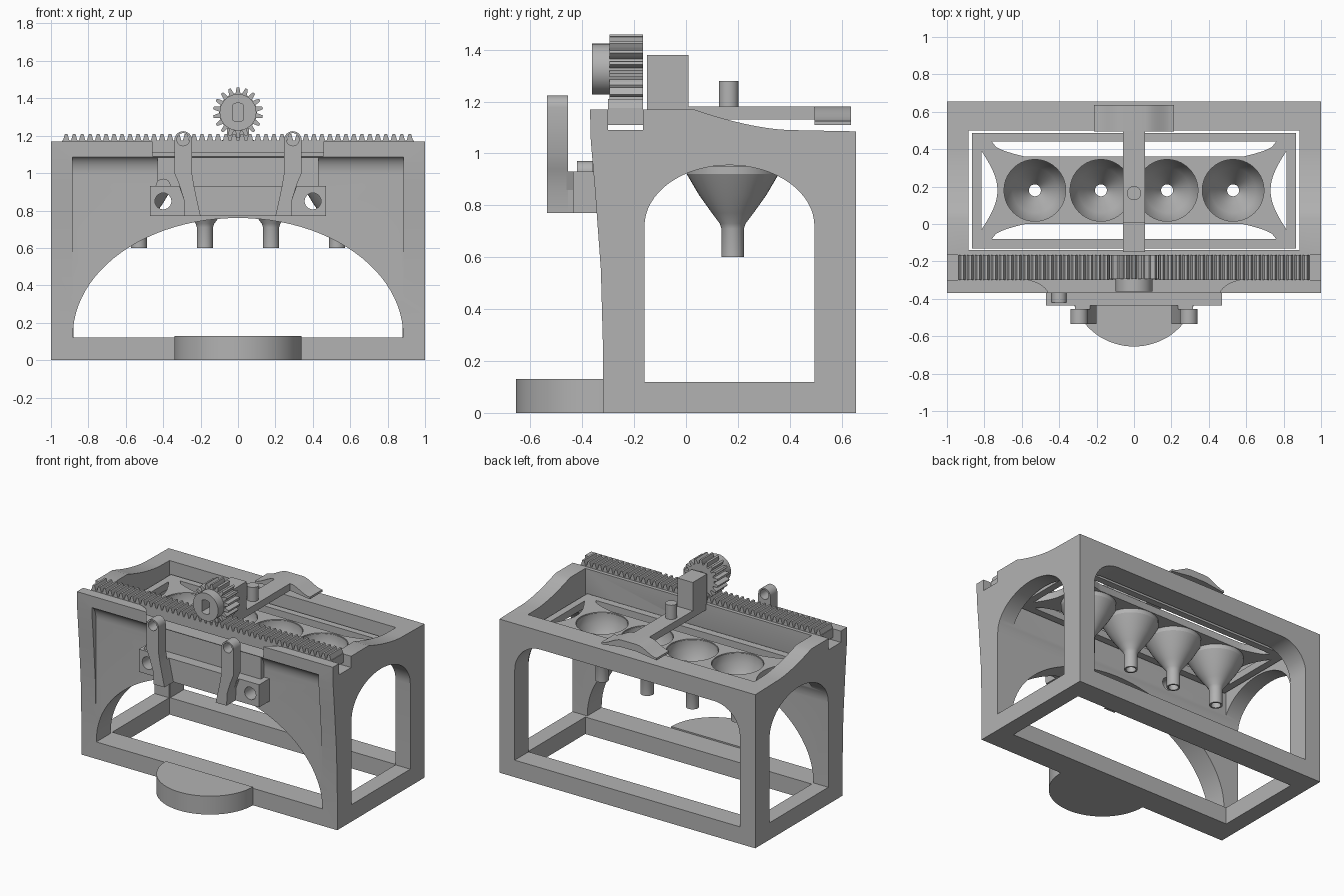
import bpy, bmesh
from math import sin, cos, pi, radians
from mathutils import Vector

if "Cube" in bpy.data.objects:
    bpy.data.objects.remove(bpy.data.objects["Cube"], do_unlink=True)

grey = bpy.data.materials.new("plain_grey")
grey.use_nodes = True
grey.diffuse_color = (0.45, 0.45, 0.45, 1)
grey.node_tree.nodes["Principled BSDF"].inputs["Base Color"].default_value = (0.45, 0.45, 0.45, 1)


def finish(name, bm):
    bmesh.ops.recalc_face_normals(bm, faces=bm.faces)
    me = bpy.data.meshes.new(name)
    bm.to_mesh(me)
    bm.free()
    me.materials.append(grey)
    ob = bpy.data.objects.new(name, me)
    bpy.context.collection.objects.link(ob)
    return ob


def prism(name, pts, axis, a, b):
    """Extrude a 2D outline along an axis from a to b."""
    place = {"x": lambda p, t: (t, p[0], p[1]),
             "y": lambda p, t: (p[0], t, p[1]),
             "z": lambda p, t: (p[0], p[1], t)}[axis]
    bm = bmesh.new()
    face = bm.faces.new([bm.verts.new(place(p, a)) for p in pts])
    out = bmesh.ops.extrude_face_region(bm, geom=[face])
    move = Vector(place((0, 0), b)) - Vector(place((0, 0), a))
    bmesh.ops.translate(bm, vec=move, verts=[v for v in out["geom"] if isinstance(v, bmesh.types.BMVert)])
    return finish(name, bm)


def arc(cx, cy, rx, ry, a0, a1, n=16):
    return [(cx + rx * cos(radians(a0 + (a1 - a0) * i / n)),
             cy + ry * sin(radians(a0 + (a1 - a0) * i / n))) for i in range(n + 1)]


def circle(cx, cy, r, n=40):
    return arc(cx, cy, r, r, 0, 360, n)[:-1]


def box(name, x0, x1, y0, y1, z0, z1):
    return prism(name, [(x0, y0), (x1, y0), (x1, y1), (x0, y1)], "z", z0, z1)


def select(ob):
    bpy.ops.object.select_all(action="DESELECT")
    ob.select_set(True)
    bpy.context.view_layer.objects.active = ob


def cut(ob, *cutters):
    for c in cutters:
        select(ob)
        m = ob.modifiers.new("cut", "BOOLEAN")
        m.operation, m.solver, m.object = "DIFFERENCE", "EXACT", c
        bpy.ops.object.modifier_apply(modifier=m.name)
        bpy.data.objects.remove(c, do_unlink=True)


def smooth(ob):
    select(ob)
    bpy.ops.object.shade_smooth_by_angle(angle=radians(30))


def lathe(name, prof, x, y, n=40):
    """Revolve a closed (radius, height) outline about a vertical line."""
    bm = bmesh.new()
    rings = [[bm.verts.new((x + r * cos(2 * pi * i / n), y + r * sin(2 * pi * i / n), z))
              for i in range(n)] for r, z in prof]
    for k, ring in enumerate(rings):
        nxt = rings[(k + 1) % len(rings)]
        for i in range(n):
            j = (i + 1) % n
            bm.faces.new((ring[i], ring[j], nxt[j], nxt[i]))
    return finish(name, bm)


# Main frame: side profile with a channel for the rack and a swooping top edge
swoop = [(0.4 - 0.37 * t, 1.09 + 0.08 * t ** 1.6) for t in [i / 10 for i in range(11)]]
side = [(-0.32, 0), (0.655, 0), (0.655, 1.085)] + swoop + [
    (-0.165, 1.17), (-0.165, 1.09), (-0.30, 1.09), (-0.30, 1.17),
    (-0.37, 1.17), (-0.367, 1.05), (-0.35, 0.85), (-0.328, 0.55), (-0.32, 0.25)]
frame = prism("main_frame", side, "x", -1, 1)

# Front pocket that curves forward under the top rail
pocket = prism("pocket", [(-0.5, 0.3), (-0.322, 0.3)] + arc(-0.382, 0.99, 0.06, 0.1, 0, 90, 8)
               + [(-0.5, 1.09)], "x", -0.885, 0.885)
# Gap in the middle of the top rail, flared towards the rack
flare = arc(0.6, -0.4, 0.15, 0.104, 90, 165, 8)
gap = prism("gap", [(-x, y) for x, y in flare[::-1]] + [(-0.6, -0.29), (0.6, -0.29)] + flare,
            "z", 1.091, 1.3)
hollow = box("hollow", -0.885, 0.885, -0.14, 0.50, -0.1, 2)
side_arch = prism("side_arch", [(-0.16, 0.12), (0.495, 0.12)]
                  + arc(0.1675, 0.72, 0.3275, 0.235, 0, 180, 32), "x", -1.2, 1.2)
front_arch = prism("front_arch", [(-0.883, 0.12), (0.883, 0.12)]
                   + arc(0, 0.13, 0.883, 0.63, 0, 180, 48), "y", -0.6, 0)
back_gate = prism("back_gate", [(-0.88, 0.12), (0.88, 0.12)] + arc(0.68, 0.755, 0.2, 0.2, 0, 90)
                  + arc(-0.68, 0.755, 0.2, 0.2, 90, 180), "y", 0.3, 0.9)
holes = [prism("hole", circle(s * 0.4, 0.85, 0.044, 24), "y", -0.6, 0) for s in (-1, 1)]
cut(frame, pocket, gap, hollow, side_arch, front_arch, back_gate, *holes)
smooth(frame)

# Rounded foot at the front
smooth(prism("front_foot", arc(0, -0.32, 0.34, 0.335, 180, 360, 40), "z", 0, 0.13))

# Front plate, bracket and hook arms
box("front_plate", -0.43, 0.43, -0.36, -0.31, 0.92, 1.09)
bracket = box("bracket", -0.47, 0.47, -0.435, -0.31, 0.77, 0.93)
cut(bracket, *[prism("hole", circle(s * 0.4, 0.85, 0.044, 24), "y", -0.6, 0) for s in (-1, 1)])
smooth(bracket)
smooth(prism("bracket_bump", arc(-0.4, 0.93, 0.04, 0.04, 0, 180), "y", -0.42, -0.32))
for s, label in ((1, "left"), (-1, "right")):
    outline = arc(0.293, 1.177, 0.047, 0.047, 0, 180) + [
        (0.246, 1.0), (0.235, 0.93), (0.2, 0.77), (0.285, 0.77), (0.29, 0.86), (0.315, 0.94), (0.34, 1.0)]
    arm = prism(label + "_hook_arm", [(s * x, z) for x, z in outline], "y", -0.535, -0.455)
    cut(arm, prism("hole", circle(s * 0.293, 1.18, 0.034, 24), "y", -0.7, -0.3))
    smooth(arm)
    foot = [(0.2, 0.77), (0.285, 0.77), (0.29, 0.86), (0.315, 0.93), (0.235, 0.93)]
    prism(label + "_arm_foot", [(s * x, z) for x, z in foot], "y", -0.46, -0.39)

# Toothed rack
teeth, pitch = 44, 1.88 / 44
rack = [(0.94, 1.11), (0.94, 1.175)]
for i in range(teeth):
    x = 0.94 - pitch * (i + 0.5)
    rack += [(x + 0.4 * pitch, 1.175), (x + 0.16 * pitch, 1.21),
             (x - 0.16 * pitch, 1.21), (x - 0.4 * pitch, 1.175)]
rack += [(-0.94, 1.175), (-0.94, 1.11)]
prism("rack", rack, "y", -0.30, -0.165)

# Pinion gear and hub with a flat-sided bore
gz, count = 1.325, 18
gear = []
for i in range(count):
    for off, r in ((-0.36, 0.102), (-0.26, 0.118), (-0.14, 0.134), (0.14, 0.134), (0.26, 0.118), (0.36, 0.102)):
        a = 2 * pi * (i + off) / count + pi / 2
        gear.append((r * cos(a), gz + r * sin(a)))


def bore():
    return prism("bore", arc(0, gz + 0.005, 0.045, 0.045, 50, 130, 8)
                 + arc(0, gz - 0.005, 0.045, 0.045, 230, 310, 8), "y", -0.5, -0.1)


cut(prism("pinion_gear", gear, "y", -0.295, -0.165), bore())
hub = prism("gear_hub", circle(0, gz, 0.098), "y", -0.362, -0.294)
cut(hub, bore())
smooth(hub)

# Slider: block, bar, thumb pad and post
box("slider_block", -0.06, 0.06, -0.15, 0.01, 1.13, 1.38)
box("slider_bar", -0.06, 0.06, 0.0, 0.5, 1.13, 1.18)
wing = [(0.06 + 0.155 * t, 1.18 - 0.055 * (3 * t * t - 2 * t ** 3)) for t in [i / 8 for i in range(9)]]
smooth(prism("thumb_pad", wing[::-1] + [(-x, z) for x, z in wing] + [(-0.215, 1.11), (-0.06, 1.13),
                                                                     (0.06, 1.13), (0.215, 1.11)], "y", 0.495, 0.635))
smooth(prism("slider_post", circle(0, 0.165, 0.038, 32), "z", 1.17, 1.28))

# Tray with curved windows, and four funnels hanging from it
tray = box("tray", -0.865, 0.865, -0.132, 0.487, 0.95, 1.0)
mid, windows = 0.18, []
for s in (-1, 1):
    # long windows along front and back, short ones at the ends
    inner = arc(-0.58, 0.36, 0.18, 0.18, 180, 90, 1)
    curve = [(-0.76 + 0.18 * t, 0.26 - 0.08 * t ** 0.5) for t in [i / 8 for i in range(9)]]
    long_win = curve + [(-x, y) for x, y in curve[::-1]]
    windows.append(prism("window", [(x, mid + s * y) for x, y in long_win], "z", 0.8, 1.2))
    bow = [(0.815 - 0.085 * cos(pi / 2 * t), mid + 0.21 * t) for t in [i / 8 - 1 for i in range(17)]]
    windows.append(prism("window", [(s * x, y) for x, y in bow], "z", 0.8, 1.2))
xs = [-0.53, -0.177, 0.177, 0.53]
windows += [prism("well", circle(x, mid, 0.168), "z", 0.8, 1.2) for x in xs]
cut(tray, *windows)
smooth(tray)
outer = [(0.177, 0.995), (0.177, 0.92), (0.13, 0.84), (0.08, 0.77), (0.05, 0.73), (0.043, 0.71), (0.043, 0.6)]
inside = [(0.032, 0.6), (0.032, 0.72), (0.07, 0.78), (0.12, 0.85), (0.165, 0.93), (0.165, 0.995)]
for i, x in enumerate(xs):
    smooth(lathe("funnel_%d" % (i + 1), outer + inside, x, mid))
